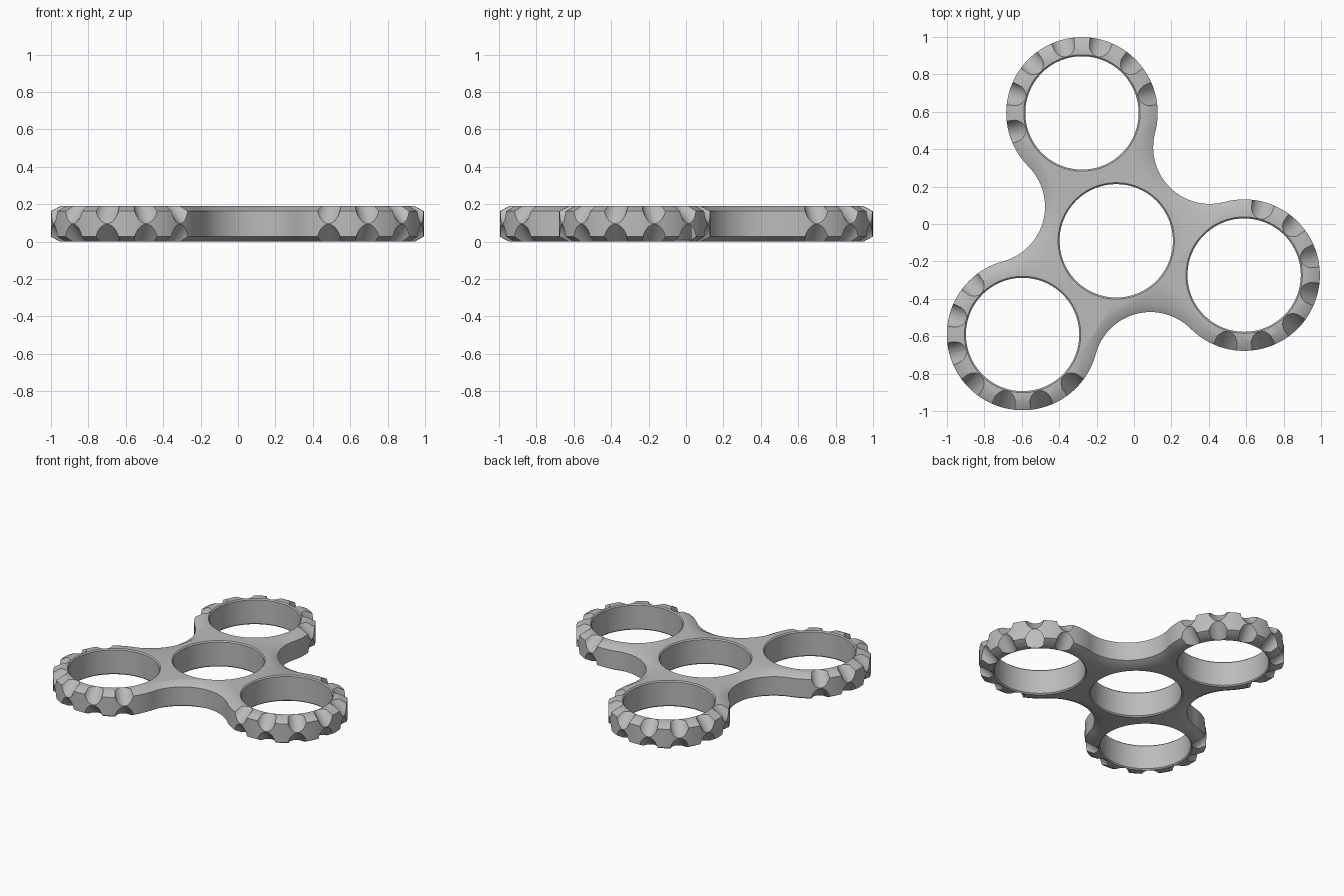
import bpy, bmesh, math
from mathutils import Matrix, Vector

HEIGHT = 0.19
CENTRE = Vector((-0.095, -0.09, 0))
ARM = 0.708            # hub to lobe centre
LOBE_R = 0.405
HOLE_R = 0.303
WAIST_R = ARM - LOBE_R  # concave arc tangent to two lobes
LOBE_ANGLES = [math.radians(a) for a in (105, 225, 345)]

cube = bpy.data.objects.get("Cube")
if cube:
    bpy.data.objects.remove(cube, do_unlink=True)

grey = bpy.data.materials.new("light grey plastic")
grey.use_nodes = True
colour = (0.5, 0.5, 0.5, 1)
grey.diffuse_color = colour
grey.node_tree.nodes["Principled BSDF"].inputs["Base Color"].default_value = colour


def polar(angle, radius):
    return Vector((math.cos(angle), math.sin(angle), 0)) * radius


def outline(inset):
    """Three convex lobe arcs joined by three concave waist arcs."""
    points = []
    for a in LOBE_ANGLES:
        lobe = CENTRE + polar(a, ARM)
        for i in range(64):
            t = a + math.radians(-120 + 240 * i / 64)
            points.append(lobe + polar(t, LOBE_R - inset))
        b = a + math.radians(60)
        waist = CENTRE + polar(b, ARM)
        for i in range(32):
            t = b + math.pi + math.radians(60 - 120 * i / 32)
            points.append(waist + polar(t, WAIST_R + inset))
    return points


def loft(bm, loops):
    """Skin closed loops of equal length and cap both ends."""
    rings = [[bm.verts.new(p) for p in loop] for loop in loops]
    n = len(rings[0])
    for low, high in zip(rings, rings[1:]):
        for i in range(n):
            j = (i + 1) % n
            bm.faces.new((low[i], low[j], high[j], high[i]))
    bm.faces.new(rings[0][::-1])
    bm.faces.new(rings[-1])


def make_object(name, bm):
    bmesh.ops.recalc_face_normals(bm, faces=bm.faces)
    mesh = bpy.data.meshes.new(name)
    bm.to_mesh(mesh)
    bm.free()
    mesh.materials.append(grey)
    obj = bpy.data.objects.new(name, mesh)
    bpy.context.scene.collection.objects.link(obj)
    return obj


# Body with chamfered outer edges
bm = bmesh.new()
body_profile = [(0.05, 0), (0, 0.027), (0, HEIGHT - 0.027), (0.05, HEIGHT)]
loft(bm, [[p + Vector((0, 0, z)) for p in outline(inset)] for inset, z in body_profile])
body = make_object("spinner_body", bm)

# Hub and lobe holes with slightly flared rims
bm = bmesh.new()
rim, over = 0.008, 0.03
hole_profile = [(rim + over, -over), (0, rim), (0, HEIGHT - rim), (rim + over, HEIGHT + over)]
for c in [CENTRE] + [CENTRE + polar(a, ARM) for a in LOBE_ANGLES]:
    loft(bm, [[c + polar(math.tau * i / 96, HOLE_R + dr) + Vector((0, 0, z)) for i in range(96)]
              for dr, z in hole_profile])
cutters = [make_object("hole_cutter", bm)]

# Sloping grip grooves around the outer half of each lobe, above and below
for name, z, tilt in (("upper_groove_cutter", HEIGHT, 135), ("lower_groove_cutter", 0, 45)):
    bm = bmesh.new()
    for a in LOBE_ANGLES:
        for k in range(-3, 4):
            t = a + math.radians(30 * k)
            place = (Matrix.Translation(CENTRE + polar(a, ARM) + polar(t, LOBE_R) + Vector((0, 0, z)))
                     @ Matrix.Rotation(t, 4, "Z")
                     @ Matrix.Rotation(math.radians(tilt), 4, "Y"))
            bmesh.ops.create_cone(bm, cap_ends=True, segments=32, radius1=0.066,
                                  radius2=0.066, depth=0.24, matrix=place)
    cutters.append(make_object(name, bm))

# Cut, then discard the helpers
bpy.ops.object.select_all(action="DESELECT")
bpy.context.view_layer.objects.active = body
body.select_set(True)
for cutter in cutters:
    cutter.hide_render = True
    mod = body.modifiers.new(cutter.name, "BOOLEAN")
    mod.operation = "DIFFERENCE"
    mod.solver = "EXACT"
    mod.object = cutter
    bpy.ops.object.modifier_apply(modifier=mod.name)
    bpy.data.objects.remove(cutter, do_unlink=True)

bpy.ops.object.shade_smooth_by_angle(angle=math.radians(30))
